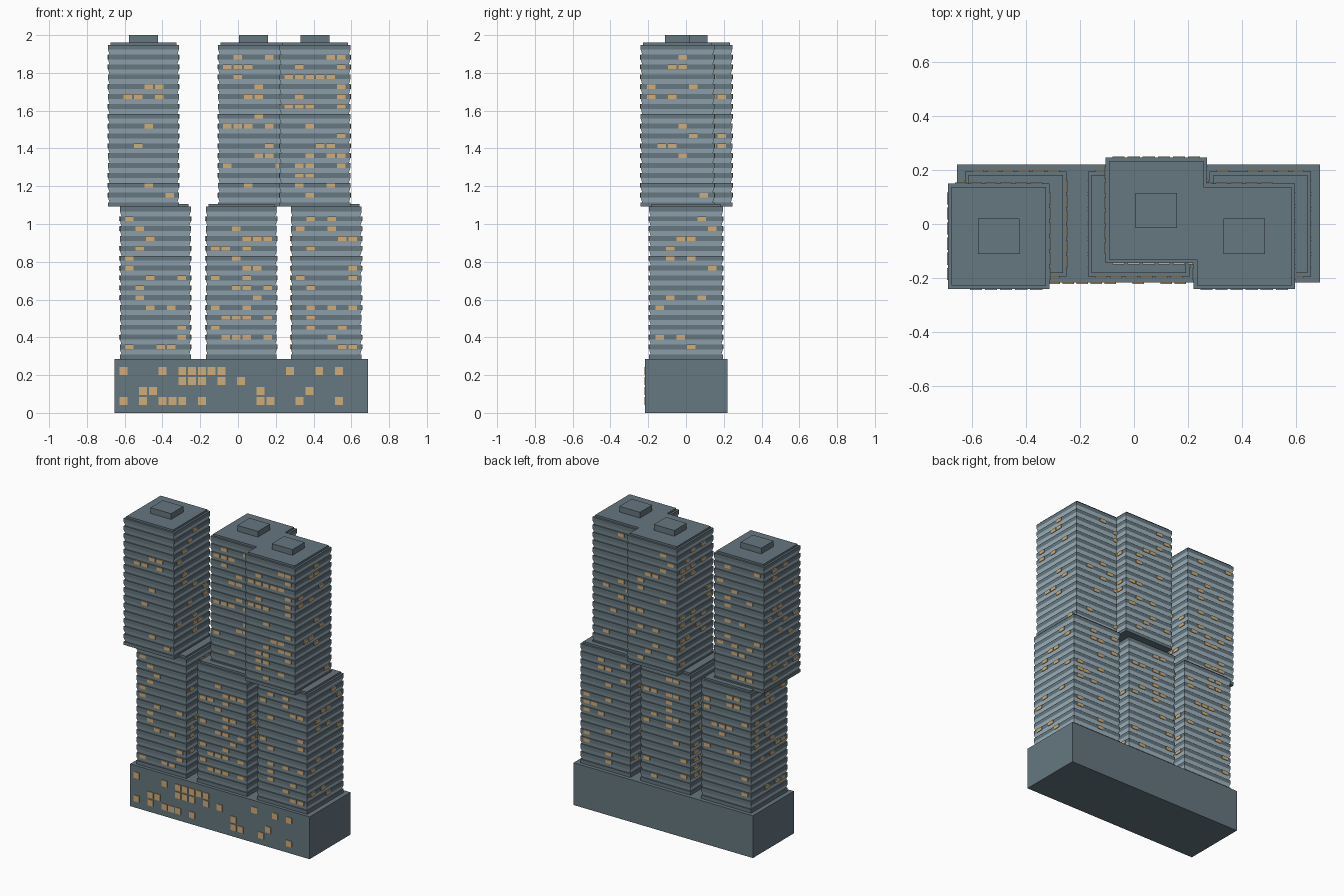
import bpy, bmesh, random

if "Cube" in bpy.data.objects:
    bpy.data.objects.remove(bpy.data.objects["Cube"])

random.seed(7)
PITCH = 0.0522   # storey height
BAND = 0.026     # height of one solid band
COL = 0.0557     # window spacing
LIP = 0.008      # how far the glazing leans in


def material(name, rgb):
    m = bpy.data.materials.new(name)
    m.diffuse_color = (*rgb, 1)
    m.use_nodes = True
    m.node_tree.nodes["Principled BSDF"].inputs["Base Color"].default_value = m.diffuse_color
    return m


SLATE = material("slate_grey", (0.133, 0.184, 0.216))
GLASS = material("pale_glass", (0.37, 0.49, 0.56))
LIT = material("warm_light", (0.63, 0.42, 0.19))


def finish(bm, name, mats):
    me = bpy.data.meshes.new(name)
    bm.to_mesh(me)
    bm.free()
    for m in mats:
        me.materials.append(m)
    ob = bpy.data.objects.new(name, me)
    bpy.context.collection.objects.link(ob)


def add_box(bm, x0, x1, y0, y1, z0, z1):
    vs = bmesh.ops.create_cube(bm, size=1)["verts"]
    bmesh.ops.scale(bm, vec=(x1 - x0, y1 - y0, z1 - z0), verts=vs)
    bmesh.ops.translate(bm, vec=((x0 + x1) / 2, (y0 + y1) / 2, (z0 + z1) / 2), verts=vs)


def box(name, *b):
    bm = bmesh.new()
    add_box(bm, *b)
    finish(bm, name, [SLATE])


def banded_body(name, x0, x1, y0, y1, z0, z1, first, floors):
    """Stack of upright slate bands and glazing that leans outward."""
    rings = [(z0, 0, 0)]                       # height, inset, material below
    for k in range(-1, floors):
        top = first + k * PITCH + BAND / 2     # top of a slate band
        rings += [(top, 0, 0), (top, LIP, 0), (top + PITCH - BAND, 0, 1)]
    rings.append((z1, 0, 0))
    bm = bmesh.new()
    prev = None
    for z, i, mat in rings:
        ring = [bm.verts.new(p) for p in ((x0 + i, y0 + i, z), (x1 - i, y0 + i, z),
                                          (x1 - i, y1 - i, z), (x0 + i, y1 - i, z))]
        if prev is None:
            bm.faces.new(ring[::-1])
        else:
            for a in range(4):
                b = (a + 1) % 4
                bm.faces.new((prev[a], prev[b], ring[b], ring[a])).material_index = mat
        prev = ring
    bm.faces.new(prev)
    finish(bm, name, [SLATE, GLASS])


def lit_windows(name, x0, x1, y0, y1, first, floors, front):
    """Front windows follow a top-down row pattern, other sides are scattered."""
    bm = bmesh.new()
    cx, cy, w, h, t = (x0 + x1) / 2, (y0 + y1) / 2, 0.0225, 0.012, 0.004
    rows = front.split()
    for r in range(floors):
        z = first + (floors - 1 - r) * PITCH
        for c in range(6):
            o = (c - 2.5) * COL
            if str(c) in rows[r]:
                add_box(bm, cx + o - w, cx + o + w, y0 - t, y0 + t, z - h, z + h)
            if random.random() < 0.19:
                add_box(bm, cx + o - w, cx + o + w, y1 - t, y1 + t, z - h, z + h)
            for x in (x0, x1):
                if random.random() < 0.19:
                    add_box(bm, x - t, x + t, cy + o - w, cy + o + w, z - h, z + h)
    finish(bm, name, [LIT])


def tower(name, x0, y0, z0, z1, first, floors, front):
    x1, y1 = x0 + 0.375, y0 + 0.39
    banded_body(name + "_body", x0, x1, y0, y1, z0, z1, first, floors)
    lit_windows(name + "_lit_windows", x0, x1, y0, y1, first, floors, front)
    i = 0.013
    box(name + "_roof_cap", x0 + i, x1 - i, y0 + i, y1 - i, z1, z1 + 0.013)


# Podium with square lit windows on the front
box("podium", -0.655, 0.688, -0.217, 0.22, 0, 0.286)
bm = bmesh.new()
podium_rows = [(0, 4, 6, 7, 8, 9, 10, 17, 20, 22), (6, 7, 8, 10, 12),
               (2, 3, 14, 19), (0, 2, 4, 5, 6, 8, 14, 15, 18, 22)]
for r, cols in enumerate(podium_rows):
    z = 0.222 - r * 0.0527
    for c in cols:
        x = -0.606 + c * 0.0518
        add_box(bm, x - 0.021, x + 0.021, -0.221, -0.213, z - 0.021, z + 0.021)
finish(bm, "podium_lit_windows", [LIT])

# Lower blocks, row digits are lit columns ("-" is a dark row)
lower = [("lower_left", -0.625, "0 1 2 1 0 0 25 1 1 24 - 5 5 034"),
         ("lower_middle", -0.17, "- 2 345 013 2 34 03 235 4 03 1235 0 1235 -"),
         ("lower_right", 0.28, "13 03 45 1 - 5 05 1 - 135 1 14 3 45")]
for name, x, front in lower:
    tower(name, x, -0.195, 0.286, 1.092, 0.349, 14, front)

# Upper blocks, shifted off the lower ones, each with a rooftop plant room
upper = [("upper_left", -0.688, -0.24, "- - - 34 124 - - 3 - 2 - - - 3 5"),
         ("upper_middle", -0.105, -0.145, "14 012 1 3 23 - 3 0124 - 4 34 05 - 2 -"),
         ("upper_right", 0.22, -0.24, "45 15 01234 5 15 0125 - 2 5 34 245 125 12 14 2")]
for name, x, y, front in upper:
    tower(name, x, y, 1.092, 1.948, 1.153, 15, front)
    cx, cy = x + 0.1875, y + 0.195
    box(name + "_plant_room", cx - 0.077, cx + 0.077, cy - 0.065, cy + 0.065, 1.955, 2.0)
